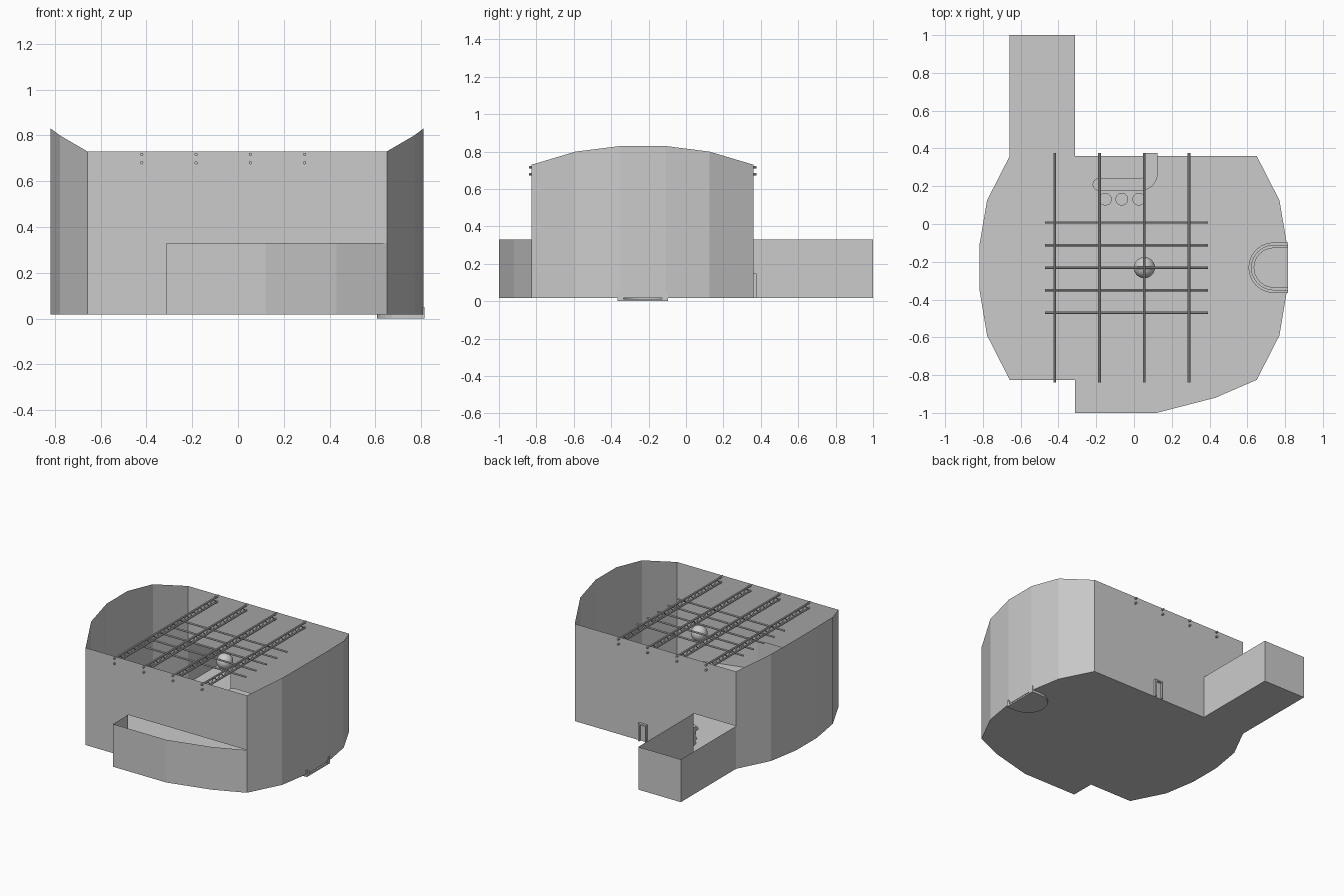
import bpy, bmesh, math
from mathutils import Vector

if "Cube" in bpy.data.objects:
    bpy.data.objects.remove(bpy.data.objects["Cube"])

FLOOR = 0.017


def make(name, bm, fix=True):
    if fix:
        bmesh.ops.recalc_face_normals(bm, faces=bm.faces)
    me = bpy.data.meshes.new(name)
    bm.to_mesh(me)
    bm.free()
    ob = bpy.data.objects.new(name, me)
    bpy.context.collection.objects.link(ob)
    return ob


def sheet(name, polys):
    """Open surface made of flat polygons."""
    bm = bmesh.new()
    for p in polys:
        bm.faces.new([bm.verts.new(v) for v in p])
    bmesh.ops.remove_doubles(bm, verts=bm.verts, dist=1e-4)
    return make(name, bm)


def prism(name, outline, z0, z1):
    """Closed outline extruded from z0 to z1."""
    bm = bmesh.new()
    f = bm.faces.new([bm.verts.new((x, y, z0)) for x, y in outline])
    ext = bmesh.ops.extrude_face_region(bm, geom=[f])
    for v in ext['geom']:
        if isinstance(v, bmesh.types.BMVert):
            v.co.z = z1
    return make(name, bm)


def arc(cx, cy, r, a0, a1, n):
    steps = [math.radians(a0 + (a1 - a0) * i / n) for i in range(n + 1)]
    return [(cx + r * math.cos(a), cy + r * math.sin(a)) for a in steps]


def tubes(name, segments, r, sides=8):
    """Several straight round bars in one object."""
    bm = bmesh.new()
    for a, b in segments:
        a, b = Vector(a), Vector(b)
        d = b - a
        m = d.to_track_quat('Z', 'Y').to_matrix().to_4x4()
        m.translation = (a + b) / 2
        bmesh.ops.create_cone(bm, cap_ends=True, segments=sides, radius1=r,
                              radius2=r, depth=d.length, matrix=m)
    return make(name, bm)


def walls(name, pts):
    """Upright quads along a path of (x, y, top)."""
    return sheet(name, [[(a[0], a[1], FLOOR), (b[0], b[1], FLOOR), b, a]
                        for a, b in zip(pts, pts[1:])])


# Curved side walls, with tops rising to the middle
right = [(0.65, -0.825, 0.73), (0.77, -0.59, 0.80), (0.81, -0.35, 0.83),
         (0.81, -0.11, 0.83), (0.77, 0.125, 0.80), (0.65, 0.36, 0.73)]
left = [(-x - 0.008, y, z) for x, y, z in right]
walls("right_wall", right)
walls("left_wall", left)

# Front and back walls with low openings
xl, xr, xo, top, low = -0.658, 0.65, -0.313, 0.73, 0.33
sheet("front_wall", [[(x, -0.825, z) for x, z in
      ((xl, FLOOR), (xo, FLOOR), (xo, low), (xr, low), (xr, top), (xl, top))]])
sheet("back_wall", [[(x, 0.36, z) for x, z in
      ((xr, FLOOR), (xo, FLOOR), (xo, low), (xl, low), (xl, top), (xr, top))]])

# Front alcove and rear corridor
alcove = [(xo, -0.825, low), (xo, -1, low), (0.12, -1, low),
          (0.43, -0.92, low), (xr, -0.825, low)]
corridor = [(xo, 0.36, low), (xo, 1, low), (xl, 1, low), (xl, 0.36, low)]
walls("alcove_walls", alcove)
walls("corridor_walls", corridor)

# One floor under everything
plan = [left[0]] + alcove + right[1:] + corridor + left[:0:-1][1:]
sheet("floor", [[(p[0], p[1], FLOOR) for p in plan]])

# Ceiling trusses: two chords with zigzag web
y0, y1, za, zb = -0.84, 0.377, 0.68, 0.717
n = 30
for i in range(4):
    x = -0.42 + 0.237 * i
    tubes(f"truss_chords_{i + 1}", [((x, y0, z), (x, y1, z)) for z in (za, zb)], 0.007)
    zig = [(x, y0 + 0.03 + (y1 - y0 - 0.06) * k / n, zb if k % 2 else za)
           for k in range(n + 1)]
    tubes(f"truss_web_{i + 1}", list(zip(zig, zig[1:])), 0.004, 6)

# Cross pipes hung below the trusses
tubes("cross_pipes", [((-0.47, 0.008 - 0.1195 * i, 0.662),
                       (0.393, 0.008 - 0.1195 * i, 0.662)) for i in range(5)], 0.0065)

# Mirror ball
bm = bmesh.new()
bmesh.ops.create_uvsphere(bm, u_segments=24, v_segments=14, radius=0.056)
ball = make("mirror_ball", bm)
ball.location = (0.055, -0.231, 0.595)


# Bar counter: hollow J-shaped body under a flat top
def bar_path(i):
    return ([(0.125 - i, 0.377)] + arc(0.035, 0.267, 0.09 - i, 0, -90, 8)
            + arc(-0.187, 0.2095, 0.0325 - i, -90, -270, 8)
            + arc(0.035, 0.267, 0.025 + i, -90, 0, 6) + [(0.06 + i, 0.377)])


prism("bar_body", bar_path(0) + bar_path(0.01)[::-1], FLOOR, 0.138)
prism("bar_top", bar_path(0), 0.138, 0.148)

# Bar stools
for i, x in enumerate((-0.151, -0.065, 0.025)):
    for part, r, z0, z1 in (("base", 0.026, FLOOR, 0.023), ("pole", 0.006, 0.023, 0.085),
                            ("seat", 0.034, 0.085, 0.097), ("cushion", 0.024, 0.097, 0.101)):
        prism(f"stool_{part}_{i + 1}", arc(x, 0.131, r, 0, 330, 11), z0, z1)


# Round booth set into the right wall
def booth_path(r):
    return [(0.814, -0.231 + r)] + arc(0.74, -0.231, r, 90, 270, 12) + [(0.814, -0.231 - r)]


prism("booth_base", booth_path(0.134), 0, 0.011)
prism("booth_counter", booth_path(0.134) + booth_path(0.118)[::-1], 0.011, 0.05)
prism("booth_inner_ledge", booth_path(0.118) + booth_path(0.104)[::-1], 0.011, 0.032)
